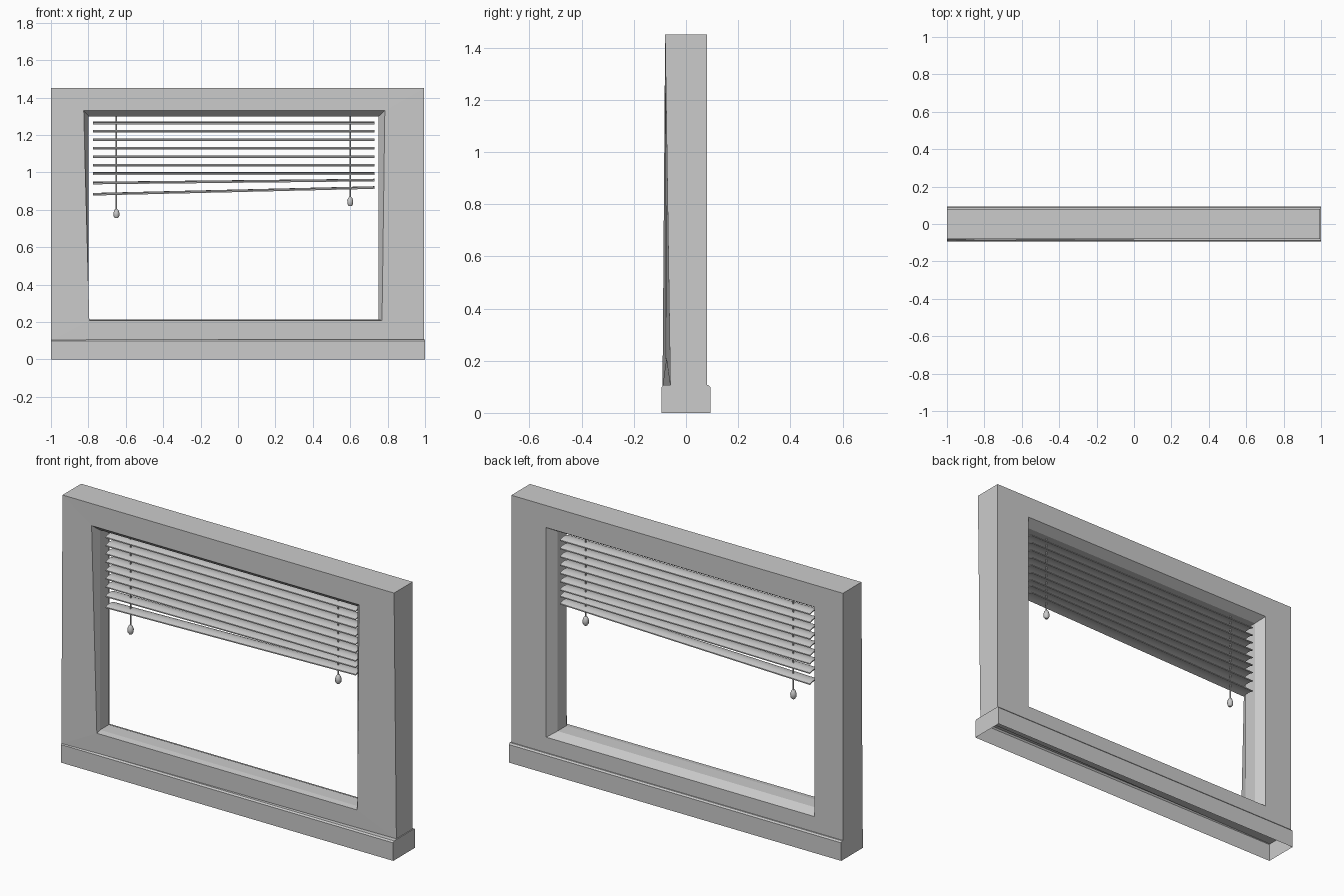
import bpy, bmesh, math

if "Cube" in bpy.data.objects:
    bpy.data.objects.remove(bpy.data.objects["Cube"])


def make_object(name, bm, smooth=False):
    bmesh.ops.recalc_face_normals(bm, faces=bm.faces)
    mesh = bpy.data.meshes.new(name)
    bm.to_mesh(mesh)
    bm.free()
    ob = bpy.data.objects.new(name, mesh)
    bpy.context.collection.objects.link(ob)
    if smooth:
        bpy.context.view_layer.objects.active = ob
        ob.select_set(True)
        bpy.ops.object.shade_smooth_by_angle(angle=math.radians(40))
        ob.select_set(False)
    return ob


def bridge(bm, loops, closed=False):
    """Join successive vertex loops with quads."""
    rings = [[bm.verts.new(p) for p in loop] for loop in loops]
    if closed:
        rings.append(rings[0])
    for a, b in zip(rings, rings[1:]):
        n = len(a)
        for i in range(n):
            bm.faces.new((a[i], a[(i + 1) % n], b[(i + 1) % n], b[i]))
    return rings


def lathe(name, x, y, profile, sides=10):
    bm = bmesh.new()
    loops = [[(x + r * math.cos(2 * math.pi * i / sides),
               y + r * math.sin(2 * math.pi * i / sides), z)
              for i in range(sides)] for r, z in profile]
    rings = bridge(bm, loops)
    bm.faces.new(rings[0])
    bm.faces.new(rings[-1])
    return make_object(name, bm, True)


# Window surround: a hand-carved ring, slightly warped, flared on both faces
def rect(y, x0, x1, z0, z1):
    return [(x0, y, z0), (x1, y, z0), (x1, y, z1), (x0, y, z1)]


outer_front = [(-1, -0.09, 0.10), (0.995, -0.06, 0.10),
               (0.995, -0.08, 1.45), (-1, -0.08, 1.45)]
inner_front = [(-0.795, -0.078, 0.208), (0.77, -0.075, 0.208),
               (0.785, -0.08, 1.33), (-0.825, -0.08, 1.33)]
frame = bmesh.new()
bridge(frame, [
    outer_front,
    inner_front,
    rect(-0.045, -0.798, 0.752, 0.213, 1.30),
    rect(0.03, -0.798, 0.752, 0.213, 1.30),
    rect(0.08, -0.828, 0.785, 0.19, 1.33),
    rect(0.08, -1, 0.995, 0.10, 1.45),
], closed=True)
make_object("window_frame", frame)

# Sill: shell open underneath, with softened top edge
sill = bmesh.new()


def plan(e, z):
    return [(-1, -e, z), (1, -e, z), (1, e, z), (-1, e, z)]


rings = bridge(sill, [plan(0.094, 0), plan(0.094, 0.098), plan(0.087, 0.106)])
sill.faces.new(rings[-1])
make_object("window_sill", sill)


# Slats: thin arched blades, the lowest two hanging askew
def slat(name, z_left, z_right, y=0.005, half=0.036, segs=4):
    bm = bmesh.new()
    top, bottom = [], []
    for i in range(segs + 1):
        t = 2 * i / segs - 1
        h = 0.008 * (1 - t * t)
        top.append((y + t * half, h))
        bottom.append((y + t * half, h - 0.006))
    section = top + bottom[::-1]
    rings = bridge(bm, [[(x, py, z + pz) for py, pz in section]
                        for x, z in ((-0.775, z_left), (0.73, z_right))])
    for r in rings:
        bm.faces.new(r)
    return make_object(name, bm, True)


heights = [(1.263 - 0.045 * i,) * 2 for i in range(7)] + [(0.942, 0.958), (0.882, 0.918)]
for i, (zl, zr) in enumerate(heights):
    slat(f"slat_{i + 1}", zl, zr)

# Pull cords with turned toggles
for side, x, z in (("left", -0.65, 0.755), ("right", 0.60, 0.82)):
    lathe(f"{side}_cord", x, 0.005, [(0.004, z + 0.04), (0.004, 1.305)], 6)
    lathe(f"{side}_toggle", x, 0.005,
          [(0.008, z), (0.015, z + 0.010), (0.016, z + 0.028),
           (0.011, z + 0.043), (0.005, z + 0.05)])
